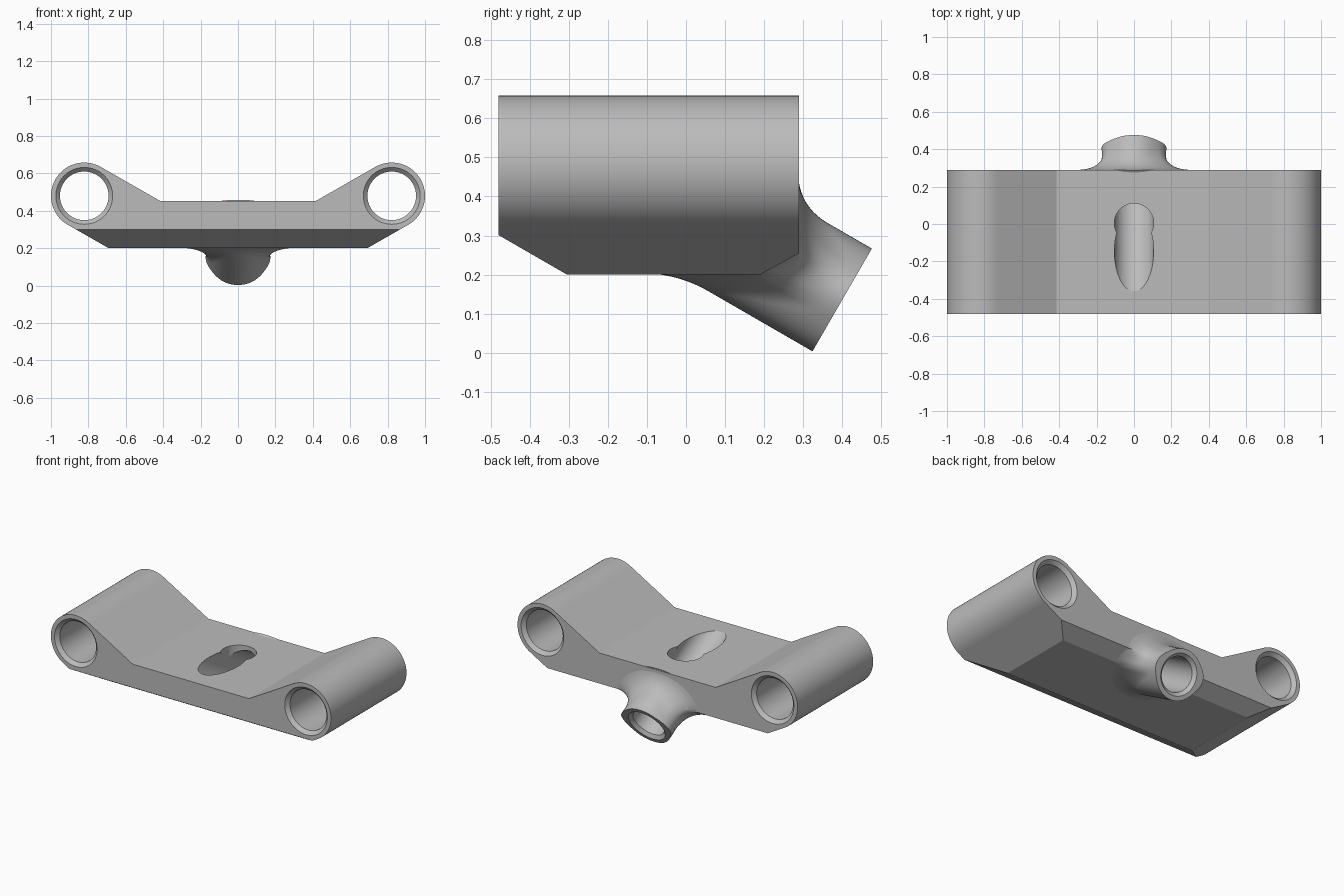
import bpy, bmesh
from math import sin, cos, pi, radians
from mathutils import Vector

if "Cube" in bpy.data.objects:
    bpy.data.objects.remove(bpy.data.objects["Cube"], do_unlink=True)

GREY = (0.5, 0.5, 0.5, 1)
mat = bpy.data.materials.new("plain grey")
mat.use_nodes = True
mat.diffuse_color = GREY
mat.node_tree.nodes["Principled BSDF"].inputs["Base Color"].default_value = GREY

FRONT, BACK, BOTTOM, TOP = -0.48, 0.29, 0.2, 0.452
EYE_X, EYE_Z, EYE_R, HOLE_R = 0.822, 0.48, 0.178, 0.13
AXIS = Vector((0, cos(radians(30)), -sin(radians(30))))   # neck axis, outwards
UP = Vector((0, sin(radians(30)), cos(radians(30))))
END = Vector((0, 0.40, 0.135))                            # centre of neck mouth
NECK_R, BORE_R = 0.152, 0.105


def add_object(name, bm):
    bmesh.ops.recalc_face_normals(bm, faces=bm.faces)
    mesh = bpy.data.meshes.new(name)
    bm.to_mesh(mesh)
    bm.free()
    mesh.materials.append(mat)
    obj = bpy.data.objects.new(name, mesh)
    bpy.context.collection.objects.link(obj)
    return obj


def lathe(name, origin, axis, stations, sides=64):
    """Closed round solid from (distance along axis, radius) stations."""
    bm = bmesh.new()
    turn = axis.to_track_quat('Z', 'Y')
    rings = [[bm.verts.new(origin + turn @ Vector((r * cos(2 * pi * i / sides),
                                                   r * sin(2 * pi * i / sides), d)))
              for i in range(sides)] for d, r in stations]
    for a, b in zip(rings, rings[1:]):
        for i in range(sides):
            j = (i + 1) % sides
            bm.faces.new((a[i], a[j], b[j], b[i]))
    bm.faces.new(rings[0])
    bm.faces.new(rings[-1])
    return add_object(name, bm)


def combine(target, other, operation):
    mod = target.modifiers.new(operation, 'BOOLEAN')
    mod.operation, mod.solver, mod.object = operation, 'EXACT', other
    other.hide_render = True
    bpy.context.view_layer.objects.active = target
    bpy.ops.object.modifier_apply(modifier=mod.name)
    bpy.data.objects.remove(other, do_unlink=True)


# Body: half profile with a round eye, mirrored and extruded front to back
arc = [radians(-60 + 180 * i / 36) for i in range(37)]
half = [(0.691, BOTTOM)]
half += [(EYE_X + EYE_R * cos(a), EYE_Z + EYE_R * sin(a)) for a in arc]
half += [(0.415, TOP)]
profile = half + [(-x, z) for x, z in reversed(half)]
bm = bmesh.new()
face = bm.faces.new([bm.verts.new((x, FRONT, z)) for x, z in profile])
moved = bmesh.ops.extrude_face_region(bm, geom=[face])["geom"]
bmesh.ops.translate(bm, vec=(0, BACK - FRONT, 0),
                    verts=[v for v in moved if isinstance(v, bmesh.types.BMVert)])

# Bevel the lower front and lower back edges with slanted cuts
for point, normal in (((0, -0.305, BOTTOM), (0, -0.5, -0.866)),
                      ((0, 0.19, BOTTOM), (0, 0.482, -0.876))):
    cut = bmesh.ops.bisect_plane(bm, geom=bm.verts[:] + bm.edges[:] + bm.faces[:],
                                 plane_co=point, plane_no=normal, clear_outer=True)
    edges = [e for e in cut["geom_cut"] if isinstance(e, bmesh.types.BMEdge)]
    bmesh.ops.edgeloop_fill(bm, edges=[e for e in edges if e.is_boundary])
body = add_object("bracket_body", bm)

# Neck: round tube that flares into the back and underside of the body
PLANES = [(Vector((0, BACK, 0)), Vector((0, 1, 0))),
          (Vector((0, 0, BOTTOM)), Vector((0, 0, -1))),
          (Vector((0, 0.19, BOTTOM)), Vector((0, 0.482, -0.876)))]
SIDES, STEPS = 96, 14
bm = bmesh.new()
rails = []
for i in range(SIDES):
    t = 2 * pi * i / SIDES
    radial = Vector((sin(t), 0, 0)) + UP * cos(t)
    side = abs(sin(t + 0.15 * (1 if sin(t) > 0 else -1)))
    mouth = END + radial * (NECK_R + 0.022 * side ** 10)
    start = END + radial * NECK_R
    # first body plane met when walking inwards along the tube
    dist, normal = max(((start - p).dot(n) / AXIS.dot(n), n) for p, n in PLANES)
    corner = start - AXIS * dist
    along = (radial - normal * radial.dot(normal)).normalized()
    reach = 0.085 + 0.105 * sin(t) ** 2
    foot = corner + along * reach
    foot.z = max(foot.z, BOTTOM)
    foot.y = min(foot.y, BACK)
    foot -= normal * 0.003
    near = corner + AXIS * min(reach, dist * 0.95)
    near += radial * 0.022 * side ** 10
    rail = [mouth]
    for k in range(STEPS + 1):
        u = k / STEPS
        rail.append(near * (1 - u) ** 2 + corner * 2 * u * (1 - u) + foot * u * u)
    rails.append([bm.verts.new(p) for p in rail])
inner = bm.verts.new((0, 0.08, 0.33))
tip = bm.verts.new(END)
for i, a in enumerate(rails):
    b = rails[(i + 1) % SIDES]
    for k in range(STEPS + 1):
        bm.faces.new((a[k], b[k], b[k + 1], a[k + 1]))
    bm.faces.new((a[-1], b[-1], inner))
    bm.faces.new((b[0], a[0], tip))
neck = add_object("neck", bm)
combine(body, neck, 'UNION')

# Side holes with a countersink at both ends
RIM = 0.022
length = BACK - FRONT
for x in (EYE_X, -EYE_X):
    hole = lathe("eye_cutter", Vector((x, FRONT, EYE_Z)), Vector((0, 1, 0)),
                 [(-RIM, HOLE_R + 2 * RIM), (RIM, HOLE_R),
                  (length - RIM, HOLE_R), (length + RIM, HOLE_R + 2 * RIM)])
    combine(body, hole, 'DIFFERENCE')

# Slanted bore through the neck, leaving by the top, with a countersunk mouth
bore = lathe("bore_cutter", END, -AXIS,
             [(-0.02, BORE_R + 0.04), (0.02, BORE_R), (1.0, BORE_R)])
combine(body, bore, 'DIFFERENCE')

# Upright opening that rounds off the back of the top slot
slot = lathe("slot_cutter", Vector((0, 0.005, 0.362)), Vector((0, 0, 1)),
             [(0, BORE_R), (0.3, BORE_R)])
combine(body, slot, 'DIFFERENCE')

# Smooth round surfaces, flat large planes
bpy.ops.object.select_all(action='DESELECT')
body.select_set(True)
bpy.context.view_layer.objects.active = body
bpy.ops.object.shade_smooth_by_angle(angle=radians(20))
for poly in body.data.polygons:
    if poly.area > 0.04:
        poly.use_smooth = False
